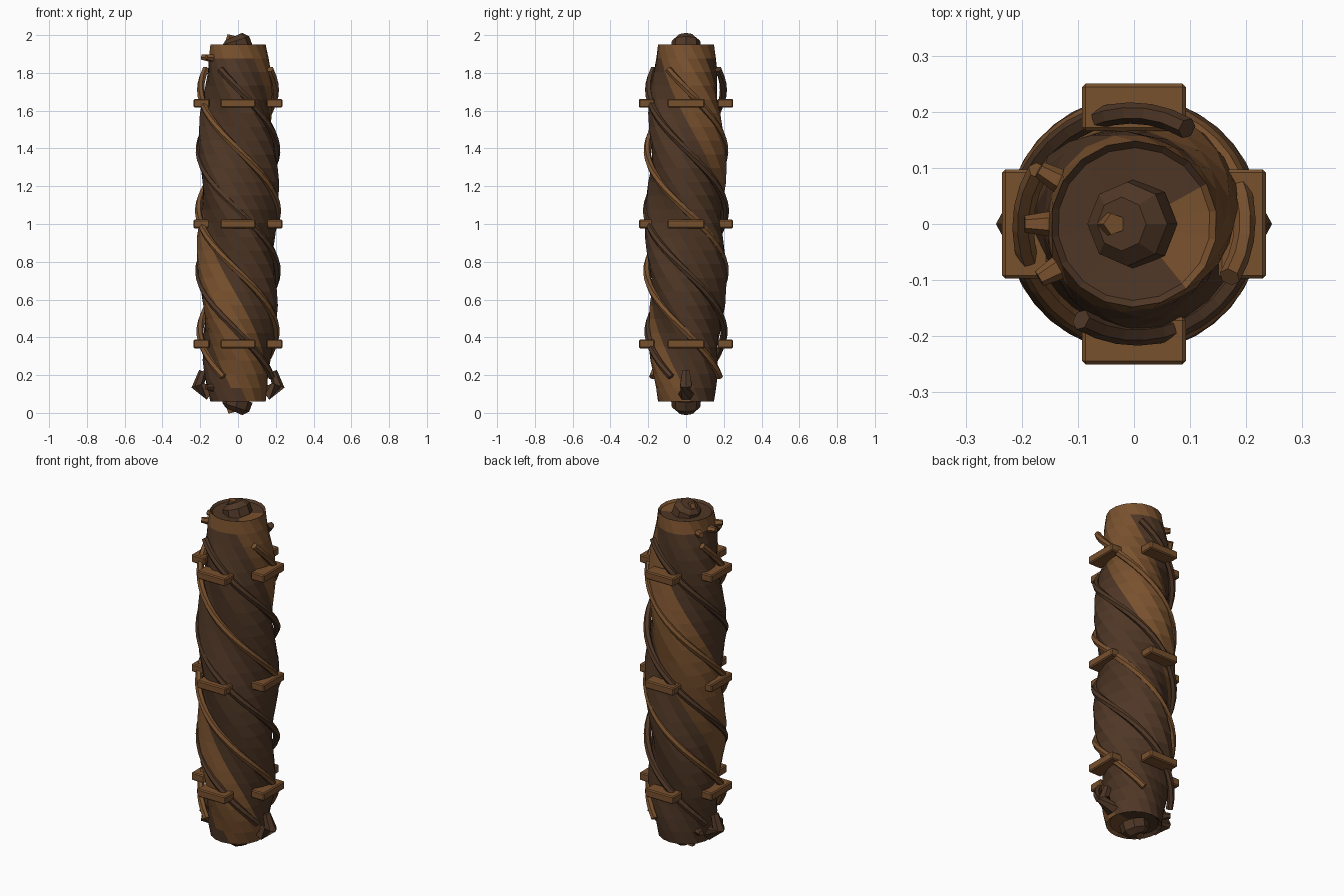
import bpy, bmesh, math
from math import sin, cos, pi, radians
from mathutils import Vector, Matrix

cube = bpy.data.objects.get("Cube")
if cube:
    bpy.data.objects.remove(cube, do_unlink=True)


def material(name, color):
    m = bpy.data.materials.new(name)
    m.use_nodes = True
    m.diffuse_color = (*color, 1)
    m.node_tree.nodes["Principled BSDF"].inputs["Base Color"].default_value = (*color, 1)
    return m


LIGHT = material("light_brown_wood", (0.19, 0.082, 0.027))
DARK = material("dark_brown_bark", (0.078, 0.038, 0.019))


def finish(bm, name, *mats):
    bmesh.ops.recalc_face_normals(bm, faces=bm.faces)
    mesh = bpy.data.meshes.new(name)
    bm.to_mesh(mesh)
    bm.free()
    for m in mats:
        mesh.materials.append(m)
    ob = bpy.data.objects.new(name, mesh)
    bpy.context.scene.collection.objects.link(ob)
    return ob


def skin(bm, rings):
    """Bridge matching vertex loops and return the new faces."""
    n = len(rings[0])
    return [bm.faces.new((a[i], a[(i + 1) % n], b[(i + 1) % n], b[i]))
            for a, b in zip(rings, rings[1:]) for i in range(n)]


def tube(name, path, radii, mat, sides=6):
    """Sweep a polygon of changing radius along a path."""
    bm = bmesh.new()
    path = [Vector(p) for p in path]
    rings = []
    for i, p in enumerate(path):
        d = (path[min(i + 1, len(path) - 1)] - path[max(i - 1, 0)]).normalized()
        ref = Vector((0, 0, 1)) if abs(d.z) < 0.9 else Vector((0, 1, 0))
        u = d.cross(ref).normalized()
        v = d.cross(u)
        rings.append([bm.verts.new(p + radii[i] * (u * cos(t) + v * sin(t)))
                      for t in (2 * pi * k / sides for k in range(sides))])
    skin(bm, rings)
    bm.faces.new(rings[0])
    bm.faces.new(rings[-1])
    return finish(bm, name, mat)


# Trunk: three lobes twisted along the height, one of them lighter
BOTTOM, TOP, SIDES, RINGS = 0.06, 1.95, 18, 26


def trunk_radius(phase, z):
    h = max(0, 1 - abs((z - 1) / 0.93) ** 2.2)
    return 0.148 + 0.055 * h ** 0.8 + 0.018 * min(1, h * 2) * cos(3 * (phase - radians(32)))


def trunk_point(i, z, scale=1.0, dz=0.0):
    phase = 2 * pi * i / SIDES
    angle = phase - pi * (z - 1)
    r = trunk_radius(phase, z) * scale
    return Vector((r * cos(angle), r * sin(angle), z + dz))


bm = bmesh.new()
heights = [BOTTOM + (TOP - BOTTOM) * k / RINGS for k in range(RINGS + 1)]
loops = [[trunk_point(i, z) for i in range(SIDES)] for z in heights]
# Sunken end grain inside a thin rim
loops.insert(0, [trunk_point(i, BOTTOM, 0.88, 0.015) for i in range(SIDES)])
loops.append([trunk_point(i, TOP, 0.92, -0.012) for i in range(SIDES)])
rings = [[bm.verts.new(p) for p in loop] for loop in loops]
skin(bm, rings)
for ring, z in ((rings[0], BOTTOM + 0.02), (rings[-1], TOP - 0.02)):
    hub = bm.verts.new((0, 0, z))
    for i in range(SIDES):
        bm.faces.new((ring[i], ring[(i + 1) % SIDES], hub))
bm.normal_update()
for f in bm.faces:
    c = f.calc_center_median()
    phase = math.degrees(math.atan2(c.y, c.x) + pi * (c.z - 1)) % 360
    collar = c.z > 1.85 and c.xy.length > 0.142
    f.material_index = 0 if 110 < phase < 205 or collar else 1
finish(bm, "twisted_trunk", LIGHT, DARK)

# Four climbing vines, alternating colours
STEPS = 44
for n in range(4):
    path = []
    for k in range(STEPS + 1):
        t = k / STEPS
        a = radians(61 + 90 * n + 455 * t)
        r = 0.195 + 0.014 * sin(pi * t)
        path.append((r * cos(a), r * sin(a), 1.82 - 1.63 * t))
    tube(f"vine_{n + 1}", path, [0.019] * len(path), LIGHT if n % 2 else DARK)

# Three tiers of bevelled slats, four slats per tier
for tier, z in enumerate((0.365, 1.0, 1.64)):
    for n in range(4):
        a = n * pi / 2
        dist, width = (0.193, 0.195) if n % 2 == 0 else (0.208, 0.185)
        bm = bmesh.new()
        bmesh.ops.create_cube(bm, size=1, matrix=Matrix.Rotation(a, 4, "Z")
                              @ Matrix.Translation((dist, 0, 0))
                              @ Matrix.Diagonal((0.084, width, 0.046, 1)))
        bmesh.ops.translate(bm, verts=bm.verts, vec=(0, 0, z))
        bmesh.ops.bevel(bm, geom=bm.edges[:], offset=0.006, segments=1, affect="EDGES")
        finish(bm, f"slat_{tier + 1}_{n + 1}", LIGHT)

# Hooked thorns on both sides of the base
for side, s in (("left", 1), ("right", -1)):
    tube(f"{side}_thorn", [(s * 0.145, 0, 0.1), (s * 0.212, 0, 0.145), (s * 0.185, 0, 0.22)],
         [0.042, 0.036, 0.022], DARK)

# Small pegs near both ends
for end, z in (("upper", 1.88), ("lower", 0.135)):
    for n, deg in enumerate((150, 180, 210)):
        a = radians(deg)
        path = [(r * cos(a), r * sin(a), z + dz) for r, dz in ((0.12, -0.01), (0.16, 0), (0.195, 0.003))]
        tube(f"{end}_peg_{n + 1}", path, [0.027, 0.021, 0.015], LIGHT if end == "upper" else DARK)

# Broken knots on the end faces
for end, base, s in (("top", 1.925, 1), ("bottom", 0.075, -1)):
    tip = 1 + s
    tube(f"{end}_knot", [(0, 0, base), (-0.012, 0, tip - s * 0.03), (-0.022, 0, tip - s * 0.008)],
         [0.08, 0.075, 0.048], DARK, 8)
    tube(f"{end}_knot_splinter", [(-0.055, 0, base), (-0.035, 0, tip)], [0.026, 0.02], LIGHT, 5)
